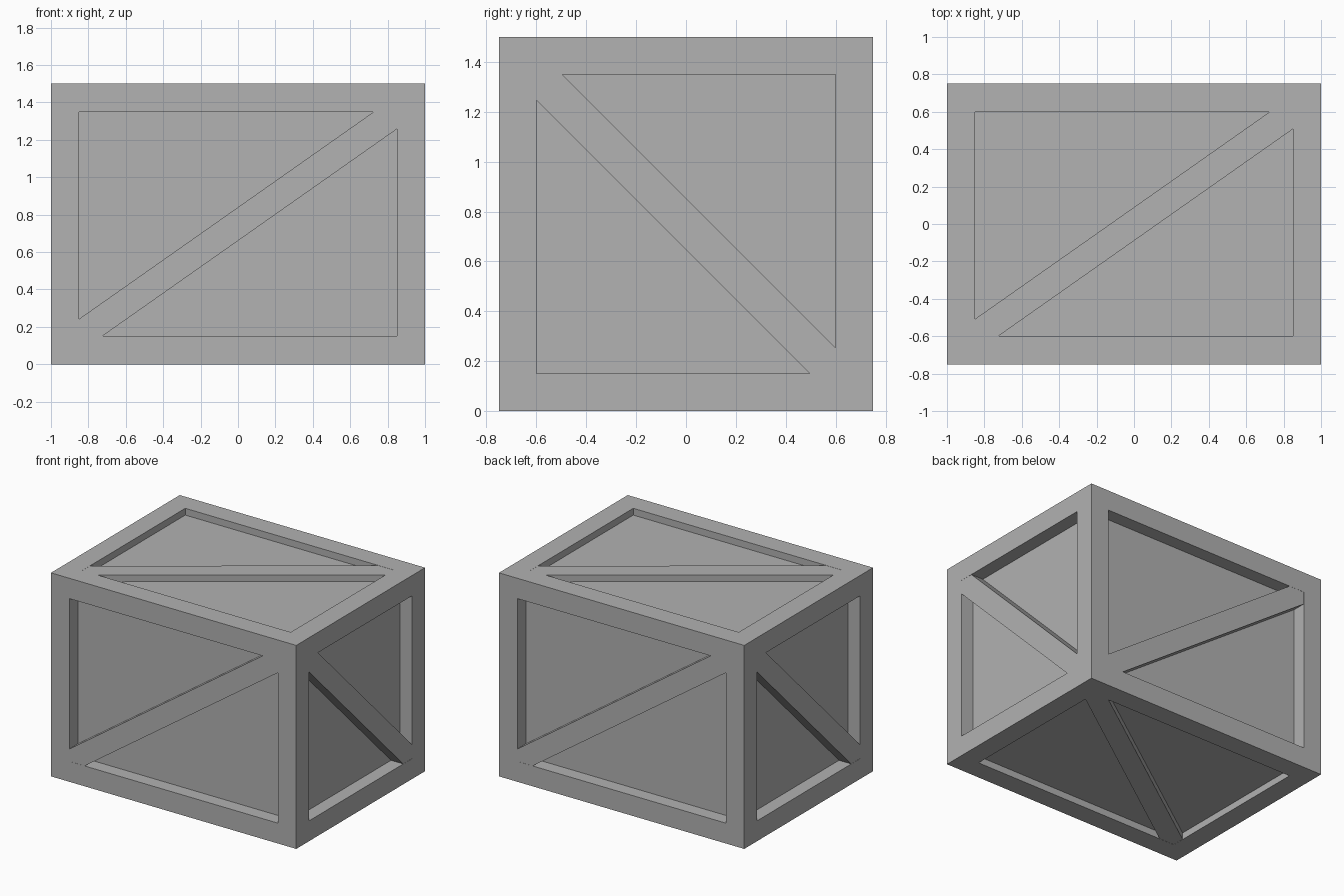
import bpy
import bmesh
from mathutils import Matrix, Vector

cube = bpy.data.objects.get("Cube")
if cube:
    bpy.data.objects.remove(cube, do_unlink=True)

HALF = Vector((1.0, 0.75, 0.75))      # half size of the crate
BORDER = 0.15                         # width of the frame boards
DEPTH = Vector((0.1, 0.1, 0.05))      # panel recess along each axis
CENTRE = Vector((0, 0, 0.75))

grey = bpy.data.materials.new("grey")
grey.use_nodes = True
grey.diffuse_color = (0.445, 0.445, 0.445, 1)
grey.node_tree.nodes["Principled BSDF"].inputs["Base Color"].default_value = grey.diffuse_color


def finish(name, bm):
    bmesh.ops.recalc_face_normals(bm, faces=bm.faces)
    mesh = bpy.data.meshes.new(name)
    bm.to_mesh(mesh)
    bm.free()
    mesh.materials.append(grey)
    obj = bpy.data.objects.new(name, mesh)
    obj.location = CENTRE
    bpy.context.collection.objects.link(obj)
    return obj


# Crate body: a box with each side inset and pushed in as a recessed panel
bm = bmesh.new()
bmesh.ops.create_cube(bm, size=2, matrix=Matrix.Diagonal((*HALF, 1)))
bm.normal_update()
for face in list(bm.faces):
    normal = face.normal.copy()
    push = Vector(n * d for n, d in zip(normal, DEPTH))
    bmesh.ops.inset_individual(bm, faces=[face], thickness=BORDER, use_even_offset=True)
    inner = bmesh.ops.extrude_discrete_faces(bm, faces=[face])["faces"][0]
    rim = list(inner.verts)
    bmesh.ops.translate(bm, verts=rim, vec=-push)
finish("crate_body", bm)


def brace(name, axis, u_axis, v_axis, side, flip, cut_u, cut_v):
    """Diagonal board filling one recess from corner to corner, flush with the frame."""
    u, v = HALF[u_axis] - BORDER, HALF[v_axis] - BORDER
    outline = [(-u, -v), (cut_u - u, -v), (u, v - cut_v),
               (u, v), (u - cut_u, v), (-u, cut_v - v)]
    outer = side * (HALF[axis] - 0.001)
    bm = bmesh.new()
    verts = []
    for a, b in outline:
        co = Vector()
        co[axis], co[u_axis], co[v_axis] = outer, a * flip, b
        verts.append(bm.verts.new(co))
    face = bm.faces.new(verts)
    inner = bmesh.ops.extrude_face_region(bm, geom=[face])["geom"]
    shift = Vector()
    shift[axis] = -side * DEPTH[axis]
    bmesh.ops.translate(bm, vec=shift,
                        verts=[g for g in inner if isinstance(g, bmesh.types.BMVert)])
    finish(name, bm)


# Diagonal braces, opposite sides are half a turn apart
X, Y, Z = range(3)
brace("front_brace", Y, X, Z, -1, 1, 0.124, 0.092)
brace("back_brace", Y, X, Z, 1, -1, 0.124, 0.092)
brace("left_brace", X, Y, Z, 1, -1, 0.103, 0.103)
brace("right_brace", X, Y, Z, -1, 1, 0.103, 0.103)
brace("top_brace", Z, X, Y, 1, 1, 0.124, 0.092)
brace("bottom_brace", Z, X, Y, -1, 1, 0.124, 0.092)
